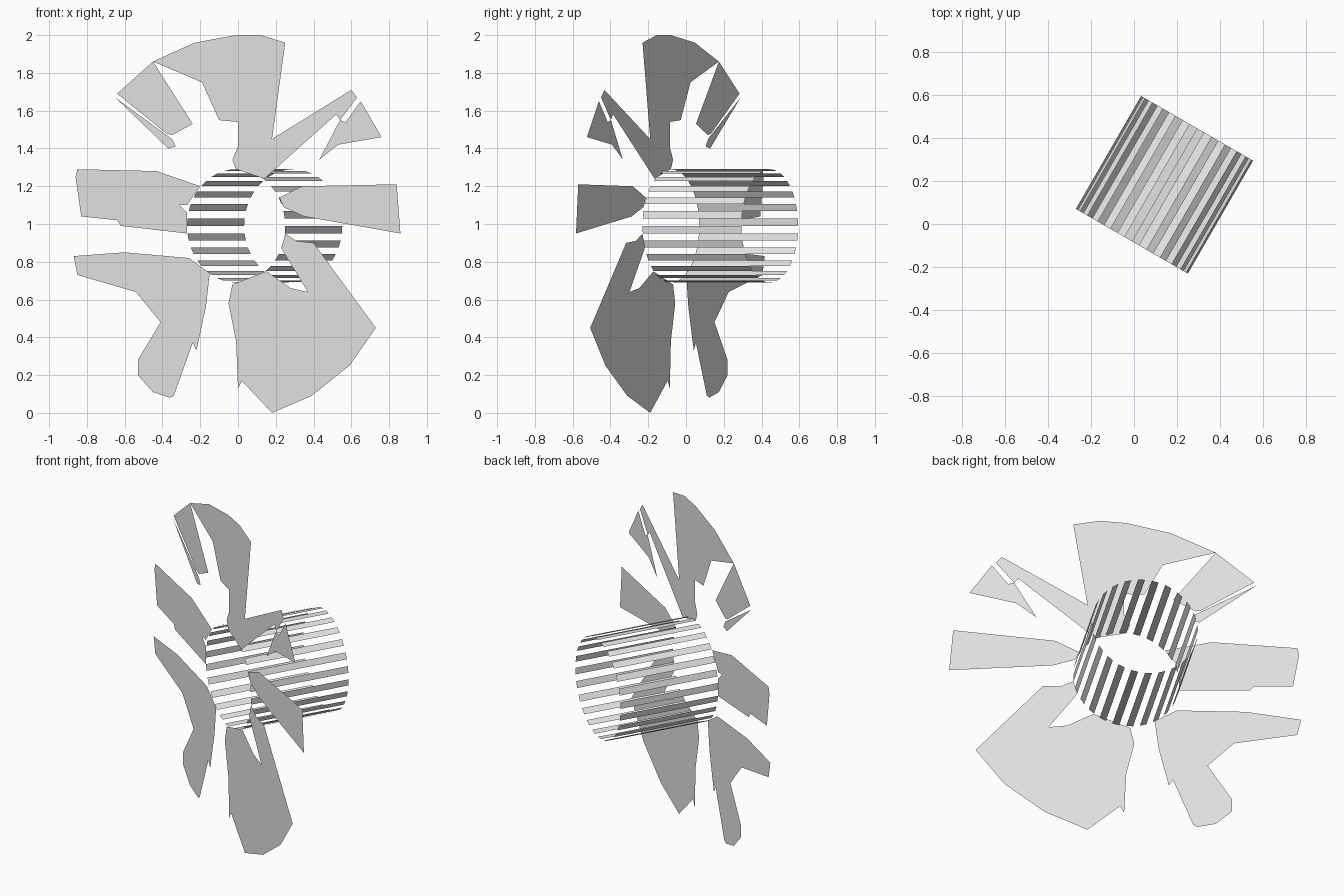
import bpy
import bmesh
from math import sin, cos, radians
from mathutils import Vector

default = bpy.data.objects.get("Cube")
if default:
    bpy.data.objects.remove(default, do_unlink=True)

grey = bpy.data.materials.new("light_grey")
grey.use_nodes = True
grey.diffuse_color = (0.8, 0.8, 0.8, 1)
grey.node_tree.nodes["Principled BSDF"].inputs["Base Color"].default_value = grey.diffuse_color

# The whole model is turned about the vertical axis
TURN = radians(30)
ACROSS = Vector((cos(TURN), -sin(TURN), 0))
AXIS = Vector((sin(TURN), cos(TURN), 0))
UP = Vector((0, 0, 1))
HUB = Vector((-0.01, -0.08, 0.99))


def finish(bm, name):
    mesh = bpy.data.meshes.new(name)
    bm.to_mesh(mesh)
    bm.free()
    mesh.materials.append(grey)
    obj = bpy.data.objects.new(name, mesh)
    bpy.context.collection.objects.link(obj)
    return obj


def add_blade(name, outline):
    """Flat sheet in the plane of the drum's front rim, from an (x, z) outline."""
    bm = bmesh.new()
    verts = []
    for x, z in outline:
        along = (x - HUB.x) / ACROSS.x
        point = HUB + ACROSS * along
        verts.append(bm.verts.new((point.x, point.y, z)))
    face = bm.faces.new(verts)
    face.normal_update()
    if face.normal.dot(AXIS) > 0:
        face.normal_flip()
    bmesh.ops.triangulate(bm, faces=[face])
    return finish(bm, name)


def add_slatted_drum(name, radius, length, slats):
    """Open drum of evenly spaced flat slats with equal gaps."""
    bm = bmesh.new()
    step = radians(360) / slats

    def rim(angle, depth):
        offset = ACROSS * cos(angle) + UP * sin(angle)
        return bm.verts.new(HUB + offset * radius + AXIS * depth)

    for i in range(slats):
        end = i * step
        start = end - step / 2
        bm.faces.new((rim(start, 0), rim(start, length),
                      rim(end, length), rim(end, 0)))
    for face in bm.faces:
        face.normal_update()
        outward = face.calc_center_median() - HUB
        outward -= AXIS * outward.dot(AXIS)
        if face.normal.dot(outward) < 0:
            face.normal_flip()
    return finish(bm, name)


add_slatted_drum("slatted_drum", radius=0.3, length=0.605, slats=24)

# Ragged blades around the front rim
add_blade("top_blade", [
    (-.01, 2), (.12, 2), (.25, 1.96), (.18, 1.45), (.6, 1.71), (.63, 1.67),
    (.54, 1.55), (.52, 1.58), (.14, 1.24), (-.01, 1.29), (-.03, 1.34),
    (0, 1.41), (0, 1.54), (-.1, 1.55), (-.19, 1.75), (-.45, 1.86), (-.23, 1.96)])
add_blade("upper_right_flap", [
    (-.45, 1.86), (-.24, 1.53), (-.35, 1.47), (-.38, 1.48), (-.64, 1.69)])
add_blade("upper_right_sliver", [
    (-.65, 1.67), (-.35, 1.45), (-.33, 1.41), (-.37, 1.4)])
add_blade("upper_left_shard", [
    (.65, 1.65), (.76, 1.46), (.53, 1.42), (.43, 1.34), (.54, 1.55), (.57, 1.54)])
add_blade("right_blade", [
    (-.85, 1.29), (-.43, 1.28), (-.2, 1.2), (-.27, 1.1), (-.31, 1.1),
    (-.27, 1.06), (-.27, .95), (-.62, .99), (-.64, 1.02), (-.83, 1.04), (-.86, 1.25)])
add_blade("lower_right_blade", [
    (-.87, .83), (-.6, .85), (-.26, .82), (-.15, .74), (-.17, .56), (-.22, .33),
    (-.24, .37), (-.34, .09), (-.36, .08), (-.45, .11), (-.53, .2), (-.53, .28),
    (-.41, .48), (-.54, .64), (-.85, .73)])
add_blade("bottom_blade", [
    (-.03, .68), (.15, .75), (.28, .66), (.37, .64), (.23, .87), (.25, .95),
    (.31, .91), (.4, .9), (.73, .45), (.59, .25), (.39, .09), (.18, 0),
    (.02, .17), (0, .13), (-.01, .38), (-.05, .58)])
add_blade("left_blade", [
    (.22, 1.14), (.34, 1.2), (.84, 1.21), (.86, .95), (.35, 1.04), (.24, 1.09)])
